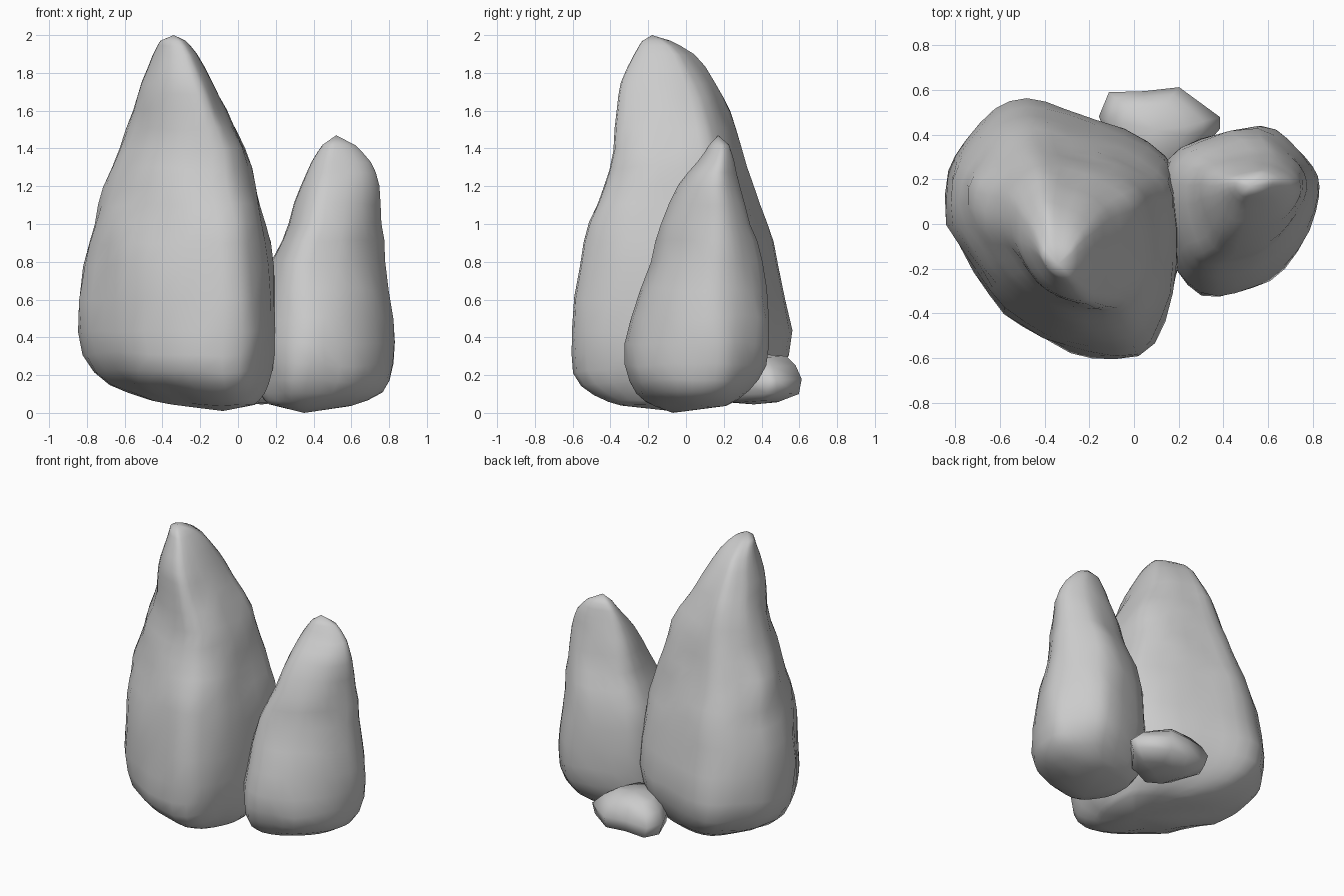
import bpy, bmesh
from mathutils import Vector, noise

if "Cube" in bpy.data.objects:
    bpy.data.objects.remove(bpy.data.objects["Cube"])


def refine(points, closed):
    """Insert a Catmull-Rom midpoint between neighbouring points."""
    pts = [Vector(p) for p in points]
    n, out = len(pts), []
    for i in range(n if closed else n - 1):
        ids = [i - 1, i, i + 1, i + 2]
        a, b, c, d = [pts[k % n] if closed else pts[min(max(k, 0), n - 1)] for k in ids]
        out += [b, (9 * (b + c) - a - d) / 16]
    return out if closed else out + [pts[-1]]


def rock(name, outline, rings, bottom, top, rough, smooth=True):
    """Loft a plan outline through rings of (z, xmin, xmax, ymin, ymax)."""
    xs, ys = [p[0] for p in outline], [p[1] for p in outline]
    x0, x1, y0, y1 = min(xs), max(xs), min(ys), max(ys)
    if smooth:
        outline, rings = refine(outline, True), refine(rings, False)
    bm = bmesh.new()
    loops = []
    for z, xa, xb, ya, yb in rings:
        loop = []
        for p in outline:
            co = Vector((xa + (xb - xa) * (p[0] - x0) / (x1 - x0),
                         ya + (yb - ya) * (p[1] - y0) / (y1 - y0), z))
            size = min(1, (xb - xa) * 2)
            co += noise.noise_vector(co * 4.5) * rough * size
            loop.append(bm.verts.new(co))
        loops.append(loop)
    n = len(outline)
    low, high = bm.verts.new(bottom), bm.verts.new(top)
    for i in range(n):
        j = (i + 1) % n
        for a, b in zip(loops, loops[1:]):
            bm.faces.new((a[i], a[j], b[j], b[i]))
        bm.faces.new((low, loops[0][j], loops[0][i]))
        bm.faces.new((high, loops[-1][i], loops[-1][j]))
    bmesh.ops.recalc_face_normals(bm, faces=bm.faces)
    for f in bm.faces:
        f.smooth = True
    mesh = bpy.data.meshes.new(name)
    bm.to_mesh(mesh)
    bm.free()
    obj = bpy.data.objects.new(name, mesh)
    bpy.context.collection.objects.link(obj)
    return obj


# Tall pointed boulder
rock("tall_rock",
     [(-.83, .25), (-.83, .02), (-.72, -.2), (-.58, -.38), (-.4, -.51), (-.2, -.58), (.01, -.58),
      (.13, -.42), (.19, -.18), (.19, .18), (.12, .31), (-.05, .43), (-.3, .52), (-.48, .57),
      (-.62, .53), (-.76, .38)],
     [(.05, -.34, .08, -.34, .2), (.11, -.57, .13, -.47, .36), (.22, -.75, .17, -.58, .5),
      (.43, -.83, .2, -.59, .56), (.78, -.81, .18, -.55, .49), (1.0, -.75, .14, -.5, .43),
      (1.2, -.70, .09, -.43, .36), (1.4, -.61, .03, -.385, .3), (1.6, -.55, -.07, -.355, .24),
      (1.75, -.51, -.14, -.335, .16), (1.9, -.45, -.22, -.27, .05), (1.97, -.41, -.28, -.23, -.08)],
     (-.08, -.08, .01), (-.34, -.18, 2.0), .022)

# Shorter boulder on the right
rock("short_rock",
     [(.83, .17), (.82, .05), (.73, -.13), (.6, -.25), (.46, -.31), (.3, -.32), (.19, -.19),
      (.12, .03), (.14, .27), (.31, .39), (.57, .44), (.7, .37), (.79, .27)],
     [(.045, .17, .6, -.16, .22), (.11, .12, .77, -.26, .33), (.26, .11, .83, -.32, .42),
      (.5, .12, .82, -.28, .435), (.8, .18, .775, -.19, .395), (1.0, .28, .765, -.12, .35),
      (1.2, .34, .745, -.03, .28), (1.33, .39, .70, .06, .25), (1.42, .45, .62, .12, .225)],
     (.35, -.07, 0), (.52, .17, 1.47), .022)

# Small angular stone at the back
rock("small_stone",
     [(-.15, .49), (-.11, .59), (.04, .59), (.2, .6), (.38, .47), (.38, .42), (.24, .26),
      (.08, .2), (-.08, .3)],
     [(.06, -.02, .28, .24, .49), (.1, -.13, .37, .2, .59), (.18, -.15, .385, .2, .6),
      (.25, -.11, .31, .22, .575), (.3, -.05, .23, .25, .53)],
     (.13, .36, .045), (.1, .42, .31), .025, smooth=False)
